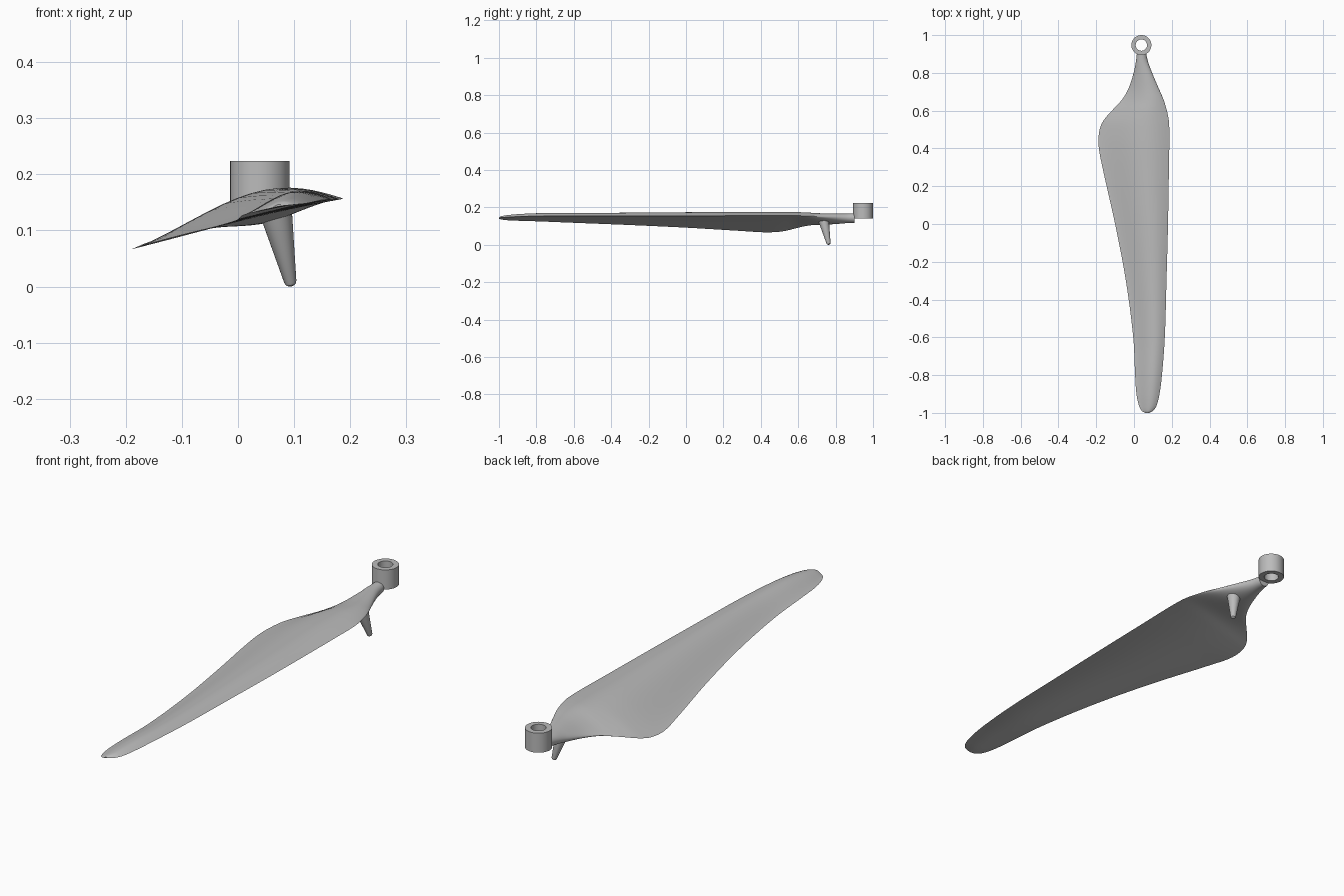
import bpy, bmesh
from math import sin, cos, pi
from mathutils import Vector

cube = bpy.data.objects.get("Cube")
if cube:
    bpy.data.objects.remove(cube, do_unlink=True)

grey = bpy.data.materials.new("light_grey")
grey.use_nodes = True
colour = (0.5, 0.5, 0.5, 1)
grey.diffuse_color = colour
grey.node_tree.nodes["Principled BSDF"].inputs["Base Color"].default_value = colour


def finish(name, bm, angle):
    """Turn a bmesh into a smooth shaded object."""
    bmesh.ops.recalc_face_normals(bm, faces=bm.faces)
    mesh = bpy.data.meshes.new(name)
    bm.to_mesh(mesh)
    bm.free()
    mesh.materials.append(grey)
    part = bpy.data.objects.new(name, mesh)
    bpy.context.collection.objects.link(part)
    bpy.ops.object.select_all(action="DESELECT")
    part.select_set(True)
    bpy.context.view_layer.objects.active = part
    bpy.ops.object.shade_smooth_by_angle(angle=angle)
    return part


def bridge(bm, rings, closed=False):
    """Skin a list of equal vertex rings with quads."""
    pairs = list(zip(rings, rings[1:]))
    if closed:
        pairs.append((rings[-1], rings[0]))
    for a, b in pairs:
        n = len(a)
        for i in range(n):
            j = (i + 1) % n
            bm.faces.new((a[i], a[j], b[j], b[i]))


def turned(name, profile, base, tip, closed, sides=48):
    """Lathe (radius, distance) points around the axis from base towards tip."""
    base = Vector(base)
    axis = (Vector(tip) - base).normalized()
    turn = Vector((0, 0, 1)).rotation_difference(axis)
    bm = bmesh.new()
    rings = []
    for r, d in profile:
        ring = []
        for i in range(sides):
            a = 2 * pi * i / sides
            ring.append(bm.verts.new(base + turn @ Vector((r * cos(a), r * sin(a), d))))
        rings.append(ring)
    bridge(bm, rings, closed)
    if not closed:
        bm.faces.new(rings[0])
        bm.faces.new(rings[-1])
    return finish(name, bm, pi / 5)


def catmull(p0, p1, p2, p3, t):
    """Smooth curve through p1 and p2, for uneven spacing of the first value."""
    span = p2[0] - p1[0]
    out = [p1[0] + span * t]
    for k in range(1, len(p1)):
        m1 = (p2[k] - p0[k]) / (p2[0] - p0[0]) * span
        m2 = (p3[k] - p1[k]) / (p3[0] - p1[0]) * span
        out.append((2 * t**3 - 3 * t**2 + 1) * p1[k] + (t**3 - 2 * t**2 + t) * m1
                   + (3 * t**2 - 2 * t**3) * p2[k] + (t**3 - t**2) * m2)
    return out


# Blade stations: y, left x, right x, left z, right z, camber height
stations = [
    (-1, .06, .08, .14, .144, .004),
    (-.99, .042, .1, .136, .146, .01),
    (-.96, .026, .12, .132, .148, .016),
    (-.9, .013, .135, .129, .151, .021),
    (-.8, .006, .148, .126, .154, .025),
    (-.6, -.004, .163, .118, .155, .028),
    (-.3, -.043, .172, .106, .155, .034),
    (0, -.1, .18, .092, .155, .041),
    (.3, -.167, .185, .074, .156, .047),
    (.42, -.188, .187, .067, .157, .049),
    (.5, -.182, .187, .07, .157, .048),
    (.55, -.16, .184, .079, .157, .045),
    (.6, -.117, .174, .092, .156, .041),
    (.66, -.062, .156, .106, .154, .035),
    (.72, -.028, .13, .115, .151, .031),
    (.8, -.002, .096, .128, .148, .027),
    (.86, .01, .074, .139, .144, .025),
    (.9, .015, .065, .143, .143, .025),
]


def section(bm, station, half=24):
    """Cambered blade section that turns into an oval near the root."""
    y, x0, x1, z0, z1, rise = station
    w = min(max((y - .55) / .3, 0), 1)
    w = w * w * (3 - 2 * w)
    ring = []
    for i in range(2 * half):
        t = pi * i / half
        s = (1 - cos(t)) / 2
        foil = sin(pi * s**1.36)
        oval = abs(sin(t))
        if i <= half:
            h = rise * (foil * (1 - w) + oval * w)
        else:
            h = rise * (.08 * foil * (1 - w) - oval * w)
        ring.append(bm.verts.new((x0 + (x1 - x0) * s, y, z0 + (z1 - z0) * s + h)))
    return ring


# Blade with a rounded tip and a blunt root
bm = bmesh.new()
steps = 5
rings = []
for i in range(len(stations) - 1):
    p0 = stations[max(i - 1, 0)]
    p3 = stations[min(i + 2, len(stations) - 1)]
    for k in range(steps):
        rings.append(section(bm, catmull(p0, stations[i], stations[i + 1], p3, k / steps)))
rings.append(section(bm, stations[-1]))
bridge(bm, rings)
bm.faces.new(rings[0])
bm.faces.new(rings[-1])
finish("blade", bm, pi / 4)

# Mounting ring at the root
outer, inner, height = .053, .03, .084
turned("mounting_ring",
       [(outer, 0), (outer, height), (inner, height), (inner, 0)],
       (.039, .947, .14), (.039, .947, 1), True)

# Tapered stop peg under the root, with a rounded end
turned("stop_peg",
       [(.03, 0), (.011, .137), (.009, .142), (.004, .145)],
       (.066, .734, .14), (.095, .764, 0), False)
